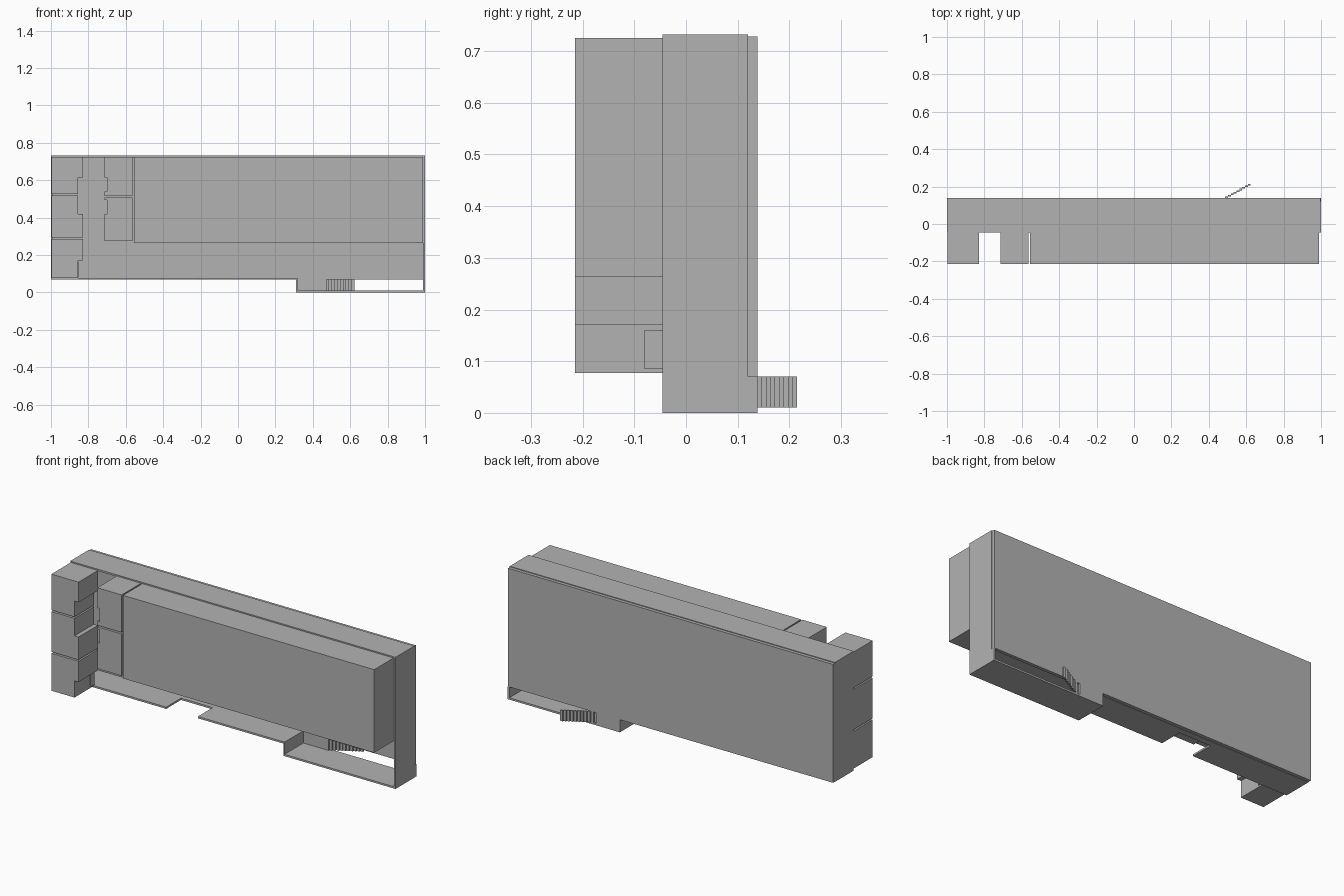
import bpy
import bmesh

cube = bpy.data.objects.get("Cube")
if cube:
    bpy.data.objects.remove(cube, do_unlink=True)

grey = bpy.data.materials.new("plain grey")
grey.use_nodes = True
tone = (0.45, 0.45, 0.45, 1)
grey.diffuse_color = tone
grey.node_tree.nodes["Principled BSDF"].inputs["Base Color"].default_value = tone

FRONT, SHELL, BACK, REAR = -0.215, -0.045, 0.12, 0.138


def prism(name, points, lift, depth_axis):
    """Extrude a flat outline; 'y' takes x,z points and 'z' takes x,y points."""
    low, high = lift
    bm = bmesh.new()
    place = (lambda a, b: (a, low, b)) if depth_axis == "y" else (lambda a, b: (a, b, low))
    face = bm.faces.new([bm.verts.new(place(a, b)) for a, b in points])
    moved = bmesh.ops.extrude_face_region(bm, geom=[face])["geom"]
    shift = (0, high - low, 0) if depth_axis == "y" else (0, 0, high - low)
    bmesh.ops.translate(bm, vec=shift, verts=[v for v in moved if isinstance(v, bmesh.types.BMVert)])
    bmesh.ops.recalc_face_normals(bm, faces=bm.faces)
    mesh = bpy.data.meshes.new(name)
    bm.to_mesh(mesh)
    bm.free()
    mesh.materials.append(grey)
    obj = bpy.data.objects.new(name, mesh)
    bpy.context.collection.objects.link(obj)
    return obj


def box(name, x, y, z):
    return prism(name, [(x[0], z[0]), (x[1], z[0]), (x[1], z[1]), (x[0], z[1])], y, "y")


def notched(name, flat, edge, inset, z, cut):
    """Projecting block whose inner edge steps back between the two cut heights."""
    pts = [(flat, z[0]), (edge, z[0]), (edge, cut[0]), (inset, cut[0]),
           (inset, cut[1]), (edge, cut[1]), (edge, z[1]), (flat, z[1])]
    clean = [p for i, p in enumerate(pts) if p not in pts[:i]]
    if cut[0] == z[0]:
        clean.remove((edge, z[0]))
    if cut[1] == z[1]:
        clean.remove((edge, z[1]))
    prism(name, clean, (FRONT, SHELL), "y")


# Shell: roof, end walls and back wall
box("roof_slab", (-1, 1), (SHELL, BACK), (0.722, 0.732))
box("right_end_wall", (-1, -0.992), (SHELL, BACK), (0.07, 0.722))
box("left_end_wall", (0.99, 1), (SHELL, BACK), (0, 0.722))
box("left_end_wall_foot", (0.99, 1), (BACK, REAR), (0, 0.07))
box("back_wall", (-1, 0.997), (BACK, REAR), (0.07, 0.728))
box("lower_back_wall", (0.31, 0.457), (BACK, REAR), (0, 0.07))

# Upper floor with an open bay in its front edge
prism("upper_floor", [(-1, SHELL), (-0.41, SHELL), (-0.41, 0.085), (-0.215, 0.085),
                      (-0.215, SHELL), (0.318, SHELL), (0.318, BACK), (-1, BACK)],
      (0.068, 0.078), "z")

# Sunken floor and its step
box("sunken_floor", (0.31, 1), (SHELL, REAR), (0, 0.01))
box("floor_step", (0.31, 0.318), (SHELL, BACK), (0.01, 0.068))

# Outer column of projecting blocks
notched("outer_block_top", -0.997, -0.83, -0.855, (0.525, 0.725), (0.525, 0.613))
notched("outer_block_middle", -0.997, -0.83, -0.855, (0.293, 0.517), (0.42, 0.517))
notched("outer_block_bottom", -0.997, -0.83, -0.855, (0.077, 0.285), (0.077, 0.17))
box("outer_side_panel", (-0.855, -0.85), (-0.08, SHELL), (0.085, 0.16))

# Inner column of projecting blocks
notched("inner_block_top", -0.565, -0.715, -0.7, (0.516, 0.725), (0.54, 0.613))
notched("inner_block_bottom", -0.565, -0.715, -0.7, (0.275, 0.508), (0.42, 0.495))

# Long projecting volume
box("main_block", (-0.557, 0.988), (FRONT, SHELL), (0.263, 0.725))

# Stepped panel swung open at the rear
for i in range(11):
    x, y = 0.457 + 0.0152 * i, BACK + 0.0086 * i
    box(f"open_panel_slat_{i + 1}", (x, x + 0.0152), (y, y + 0.0086), (0.01, 0.07))
